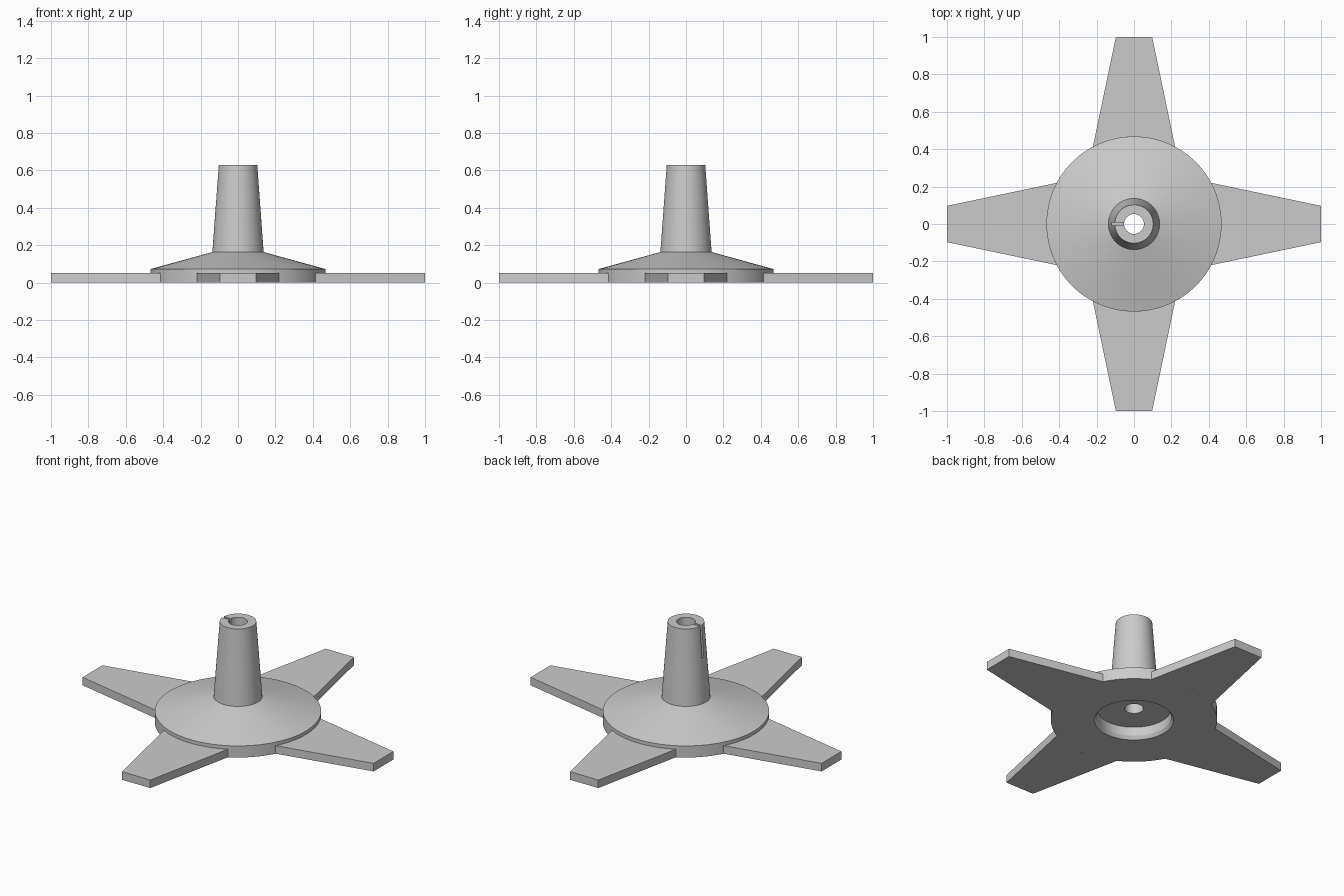
import bpy
import bmesh
from math import cos, sin, pi, radians
from mathutils import Matrix

if "Cube" in bpy.data.objects:
    bpy.data.objects.remove(bpy.data.objects["Cube"])

SEGMENTS = 90
HUB_R = 0.468
BLADE_H = 0.05

# Single grey material
grey = bpy.data.materials.new("plain_grey")
grey.use_nodes = True
colour = (0.6, 0.6, 0.6, 1)
grey.diffuse_color = colour
grey.node_tree.nodes["Principled BSDF"].inputs["Base Color"].default_value = colour


def make_object(name, bm):
    bmesh.ops.recalc_face_normals(bm, faces=bm.faces)
    mesh = bpy.data.meshes.new(name)
    bm.to_mesh(mesh)
    bm.free()
    mesh.materials.append(grey)
    obj = bpy.data.objects.new(name, mesh)
    bpy.context.collection.objects.link(obj)
    return obj


def activate(obj):
    bpy.ops.object.select_all(action='DESELECT')
    obj.select_set(True)
    bpy.context.view_layer.objects.active = obj


def lathe(name, profile):
    """Revolve a closed (radius, height) profile about z."""
    bm = bmesh.new()
    verts = [bm.verts.new((r, 0, z)) for r, z in profile]
    edges = [bm.edges.new((verts[i - 1], verts[i])) for i in range(len(verts))]
    bmesh.ops.spin(bm, geom=verts + edges, cent=(0, 0, 0), axis=(0, 0, 1),
                   angle=2 * pi, steps=SEGMENTS, use_merge=True)
    bmesh.ops.remove_doubles(bm, verts=bm.verts, dist=0.0001)
    return make_object(name, bm)


# Hub: disc, shallow cone, tapered shaft, bore and underside recess
hub = lathe("hub", [
    (0.053, 0.075), (0.21, 0.075), (0.21, 0.02), (0.223, 0.0),
    (HUB_R, 0.0), (HUB_R, 0.072), (0.137, 0.163),
    (0.103, 0.628), (0.053, 0.628)])

# Key slot in the right side of the bore
bm = bmesh.new()
bmesh.ops.create_cube(bm, size=1, matrix=Matrix.Translation((-0.072, 0, 0.44))
                      @ Matrix.Diagonal((0.09, 0.016, 0.5, 1)))
cutter = make_object("slot_cutter", bm)
cutter.hide_render = True
activate(hub)
cut = hub.modifiers.new("slot", 'BOOLEAN')
cut.operation = 'DIFFERENCE'
cut.solver = 'EXACT'
cut.object = cutter
bpy.ops.object.modifier_apply(modifier=cut.name)
bpy.data.objects.remove(cutter)
bpy.ops.object.shade_smooth_by_angle(angle=radians(12))


# Four tapered blades whose open roots follow the hub wall
def blade(name, turn):
    bm = bmesh.new()
    root = [radians(4 * k) for k in range(7, -8, -1)]
    outline = [(HUB_R * cos(a), HUB_R * sin(a)) for a in root]
    outline += [(1.0, -0.097), (1.0, 0.097)]
    low = [bm.verts.new((x, y, 0)) for x, y in outline]
    high = [bm.verts.new((x, y, BLADE_H)) for x, y in outline]
    bm.faces.new(low)
    bm.faces.new(high)
    for i in range(len(root) - 1, len(outline)):
        j = (i + 1) % len(outline)
        bm.faces.new((low[i], low[j], high[j], high[i]))
    bmesh.ops.rotate(bm, verts=bm.verts, cent=(0, 0, 0),
                     matrix=Matrix.Rotation(turn, 3, 'Z'))
    return make_object(name, bm)


for i, side in enumerate(("left", "back", "right", "front")):
    blade(side + "_blade", i * pi / 2)
